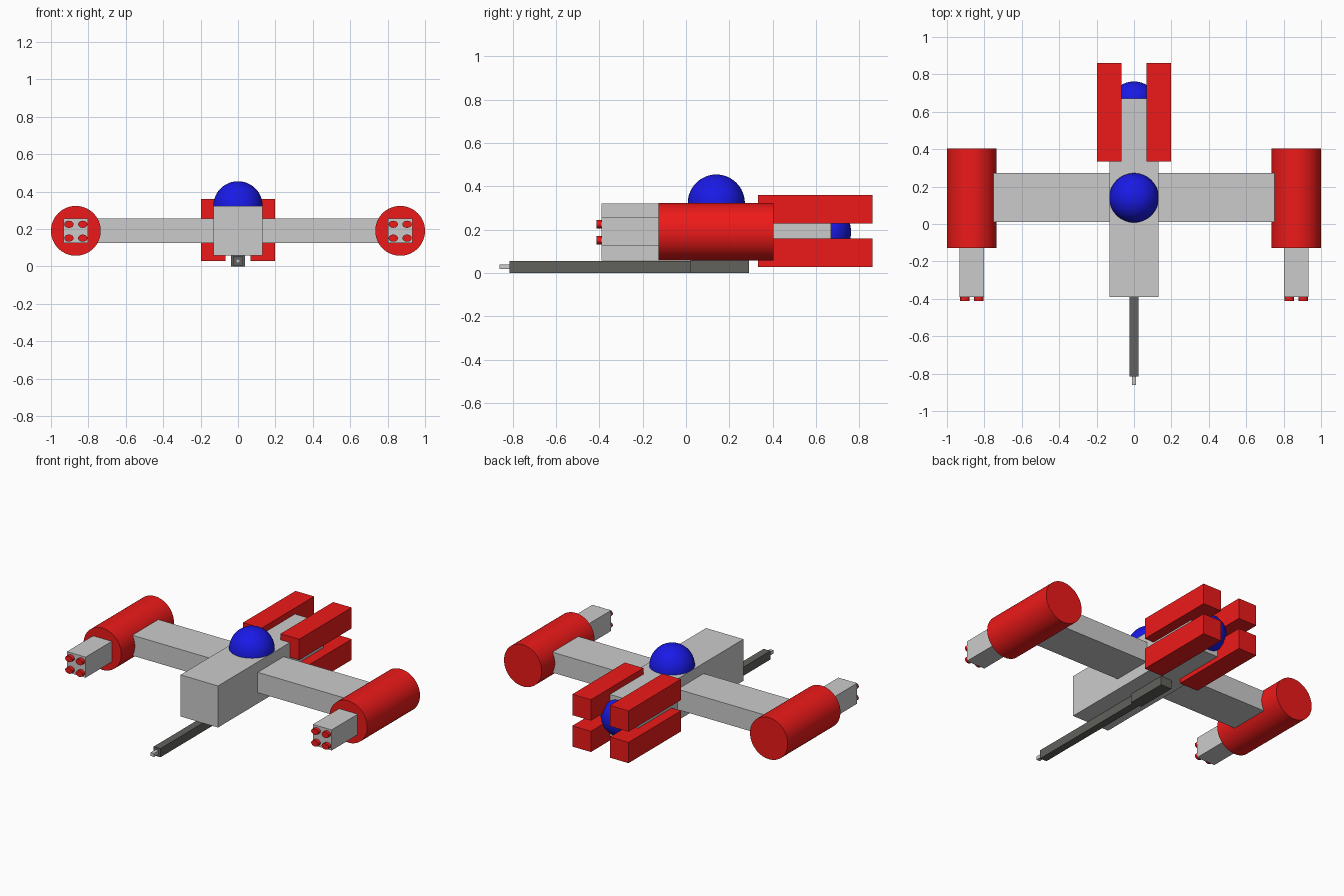
import bpy, bmesh, math
from mathutils import Matrix

if "Cube" in bpy.data.objects:
    bpy.data.objects.remove(bpy.data.objects["Cube"])


def material(name, color):
    m = bpy.data.materials.new(name)
    m.diffuse_color = color
    m.use_nodes = True
    m.node_tree.nodes["Principled BSDF"].inputs["Base Color"].default_value = m.diffuse_color
    return m


RED = material("red", (0.85, 0.01, 0.01, 1))
BLUE = material("blue", (0.01, 0.01, 0.8, 1))
DARK = material("dark_grey", (0.12, 0.12, 0.11, 1))


def finish(name, bm, mat=None):
    bmesh.ops.recalc_face_normals(bm, faces=bm.faces)
    mesh = bpy.data.meshes.new(name)
    bm.to_mesh(mesh)
    bm.free()
    if mat:
        mesh.materials.append(mat)
    ob = bpy.data.objects.new(name, mesh)
    bpy.context.collection.objects.link(ob)
    return ob


def smooth(ob):
    bpy.ops.object.select_all(action='DESELECT')
    ob.select_set(True)
    bpy.context.view_layer.objects.active = ob
    bpy.ops.object.shade_smooth_by_angle(angle=math.radians(40))


def box(name, xs, ys, zs, mat=None):
    bm = bmesh.new()
    bmesh.ops.create_cube(bm, size=1)
    for v in bm.verts:
        v.co = [(a + b) / 2 + c * (b - a) for (a, b), c in zip((xs, ys, zs), v.co)]
    return finish(name, bm, mat)


def cylinder(name, x, z, r, y0, y1, mat, rz=None, sides=64):
    """Cylinder along y, optionally oval in z."""
    bm = bmesh.new()
    bmesh.ops.create_cone(bm, cap_ends=True, segments=sides, radius1=1, radius2=1, depth=1)
    bm.transform(Matrix.Translation((x, (y0 + y1) / 2, z))
                 @ Matrix.Diagonal((r, y1 - y0, rz or r, 1))
                 @ Matrix.Rotation(math.pi / 2, 4, 'X'))
    smooth(finish(name, bm, mat))


def dome(name, loc, r, height, tilt, mat):
    """Half sphere sitting on its flat side, tilted about x."""
    bm = bmesh.new()
    bmesh.ops.create_uvsphere(bm, u_segments=48, v_segments=24, radius=1)
    bmesh.ops.delete(bm, geom=[v for v in bm.verts if v.co.z < -0.01], context='VERTS')
    bmesh.ops.holes_fill(bm, edges=[e for e in bm.edges if e.is_boundary], sides=0)
    bm.transform(Matrix.Translation(loc) @ Matrix.Rotation(tilt, 4, 'X')
                 @ Matrix.Diagonal((r, r, height, 1)))
    smooth(finish(name, bm, mat))


# Hull, cross wing and domes
box("hull", (-0.132, 0.132), (-0.39, 0.67), (0.057, 0.322))
box("wing", (-0.76, 0.76), (0.01, 0.272), (0.126, 0.256))
dome("cockpit_dome", (0, 0.14, 0.322), 0.132, 0.133, 0, BLUE)
dome("rear_dome", (0, 0.67, 0.19), 0.112, 0.092, -math.pi / 2, BLUE)

# Four thruster blocks on the rear hull corners
for sx in (-1, 1):
    xs = sorted((sx * 0.067, sx * 0.198))
    for label, zs in (("lower", (0.028, 0.16)), ("upper", (0.228, 0.361))):
        box(label + "_thruster", xs, (0.333, 0.862), zs, RED)

# Wing pods with gun blocks and muzzles
for sx in (-1, 1):
    cx = sx * 0.867
    cylinder("wing_pod", cx, 0.19, 0.133, -0.127, 0.404, RED)
    box("gun_block", (cx - 0.066, cx + 0.066), (-0.39, -0.1), (0.125, 0.256))
    for dx in (-0.037, 0.037):
        for dz in (-0.037, 0.037):
            cylinder("gun_muzzle", cx + dx, 0.188 + dz, 0.025, -0.413, -0.38, RED, 0.019, 32)

# Long barrel under the hull
box("barrel_mount", (-0.038, 0.038), (0.02, 0.29), (0, 0.057), DARK)
box("barrel", (-0.024, 0.024), (-0.815, 0.03), (0.001, 0.056), DARK)
box("barrel_tip", (-0.012, 0.012), (-0.862, -0.81), (0.018, 0.04))
